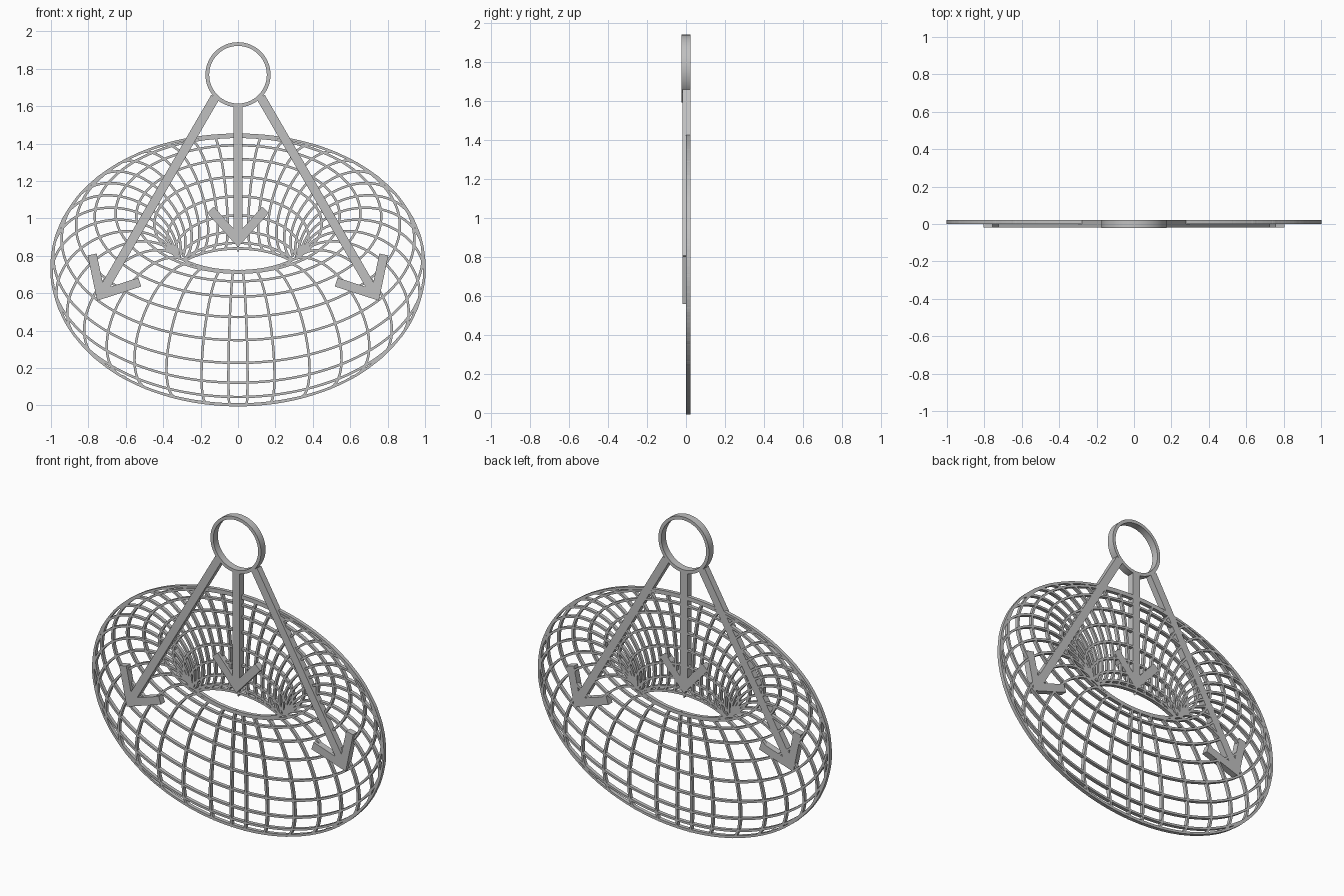
import bpy, bmesh
from math import sin, cos, pi, radians, atan2, acos, hypot
from mathutils import Vector
from mathutils.bvhtree import BVHTree

cube = bpy.data.objects.get("Cube")
if cube:
    bpy.data.objects.remove(cube)

GREY = (0.53, 0.53, 0.53, 1)
metal = bpy.data.materials.new("grey metal")
metal.use_nodes = True
metal.diffuse_color = GREY
metal.node_tree.nodes["Principled BSDF"].inputs["Base Color"].default_value = GREY


def strip(bm, pts, width, y0, y1):
    """Sweep a flat mitred bar along points in the xz plane, from y0 to y1."""
    pts = [Vector(p) for p in pts]
    rows = []
    for i, p in enumerate(pts):
        a = (p - pts[i - 1]).normalized() if i else None
        b = (pts[i + 1] - p).normalized() if i < len(pts) - 1 else a
        a = a or b
        t = (a + b).normalized()
        n = Vector((-t.y, t.x)) * (width / 2 / max(t.dot(a), 0.3))
        rows.append([bm.verts.new((q.x, y, q.y)) for q, y in
                     ((p + n, y0), (p - n, y0), (p - n, y1), (p + n, y1))])
    for r, s in zip(rows, rows[1:]):
        for k in range(4):
            bm.faces.new((r[k], r[k - 1], s[k - 1], s[k]))
    bm.faces.new(rows[0])
    bm.faces.new(rows[-1][::-1])


def finish(bm, name):
    bmesh.ops.recalc_face_normals(bm, faces=bm.faces)
    mesh = bpy.data.meshes.new(name)
    bm.to_mesh(mesh)
    bm.free()
    obj = bpy.data.objects.new(name, mesh)
    mesh.materials.append(metal)
    bpy.context.collection.objects.link(obj)
    return obj


# Flattened doughnut grid: solid ring seen in perspective, hidden lines left out
R, r, TILT, DIST, MID = 0.660, 0.329, radians(36), 6.6, 0.783
eye = Vector((0, -cos(TILT), sin(TILT))) * DIST
up = Vector((0, sin(TILT), cos(TILT)))


def surface(u, v):
    n = Vector((cos(v) * sin(u), -cos(v) * cos(u), sin(v)))
    return Vector((sin(u), -cos(u), 0)) * R + n * r, n


def flatten(p):
    k = DIST / (DIST - p.dot(eye) / DIST)
    return p.x * k, MID + p.dot(up) * k


NU, NV = 120, 60
verts = [surface(2 * pi * i / NU, 2 * pi * j / NV)[0] for i in range(NU) for j in range(NV)]
quads = [(i * NV + j, (i + 1) % NU * NV + j, (i + 1) % NU * NV + (j + 1) % NV,
          i * NV + (j + 1) % NV) for i in range(NU) for j in range(NV)]
solid = BVHTree.FromPolygons(verts, quads)


def visible(p, n, lift):
    start = p + n * lift
    return solid.ray_cast(start, (eye - start).normalized())[0] is None


def wire(bm, samples, lift=0.004, width=0.013):
    run = []
    for p, n in samples:
        if visible(p, n, lift):
            run.append(flatten(p))
            continue
        if len(run) > 1:
            strip(bm, run, width, 0, 0.0225)
        run = []
    if len(run) > 1:
        strip(bm, run, width, 0, 0.0225)


def outline(u, side):
    a = Vector((sin(u), -cos(u), 0)).dot(eye) - R
    return surface(u, atan2(eye.z, a) + side * acos(r / hypot(a, eye.z)))


bm = bmesh.new()
# Hoops around the tube, with a close pair at the front seam
seam = radians(2.6)
hoops = [radians(10 * i) for i in range(1, 36)] + [seam, -seam]
for u in hoops:
    wire(bm, [surface(u, pi + 2 * pi * j / 90) for j in range(91)])
# Rings along the tube
RINGS = 19
for k in range(RINGS):
    wire(bm, [surface(pi + 2 * pi * i / 144, 2 * pi * k / RINGS) for i in range(145)])
# Outer edge and hole edge
for side in (-1, 1):
    wire(bm, [outline(pi + 2 * pi * i / 180, side) for i in range(181)],
         lift=0.012, width=0.011)
finish(bm, "doughnut_grid")


# Arrows hanging from the ring
def arrow(name, tail, tip, width=0.049, barb=0.22, spread=radians(42)):
    tail, tip = Vector(tail), Vector(tip)
    back = (tail - tip).normalized()
    apex = tip + back * (width / 2 / sin(spread))
    ends = []
    for s in (-1, 1):
        c, d = cos(spread), s * sin(spread)
        ends.append(apex + barb * Vector((back.x * c - back.y * d, back.x * d + back.y * c)))
    bm = bmesh.new()
    strip(bm, [tail, apex], width, -0.018, 0.0225)
    strip(bm, [ends[0], apex, ends[1]], width, -0.018, 0.0225)
    finish(bm, name)


arrow("middle_arrow", (0, 1.61), (0, 0.846))
for label, s in (("left", 1), ("right", -1)):
    arrow(label + "_arrow", (s * 0.122, 1.648), (s * 0.753, 0.56))

# Hanging ring
bm = bmesh.new()
loops = []
for i in range(64):
    a = 2 * pi * i / 64
    loops.append([bm.verts.new((q * cos(a), y, 1.768 + q * sin(a))) for q, y in
                  ((0.174, -0.0225), (0.154, -0.0225), (0.154, 0.0225), (0.174, 0.0225))])
for i, a in enumerate(loops):
    b = loops[(i + 1) % 64]
    for k in range(4):
        bm.faces.new((a[k], a[k - 1], b[k - 1], b[k]))
ring = finish(bm, "hanging_ring")
bpy.context.view_layer.objects.active = ring
ring.select_set(True)
bpy.ops.object.shade_smooth_by_angle(angle=radians(30))
